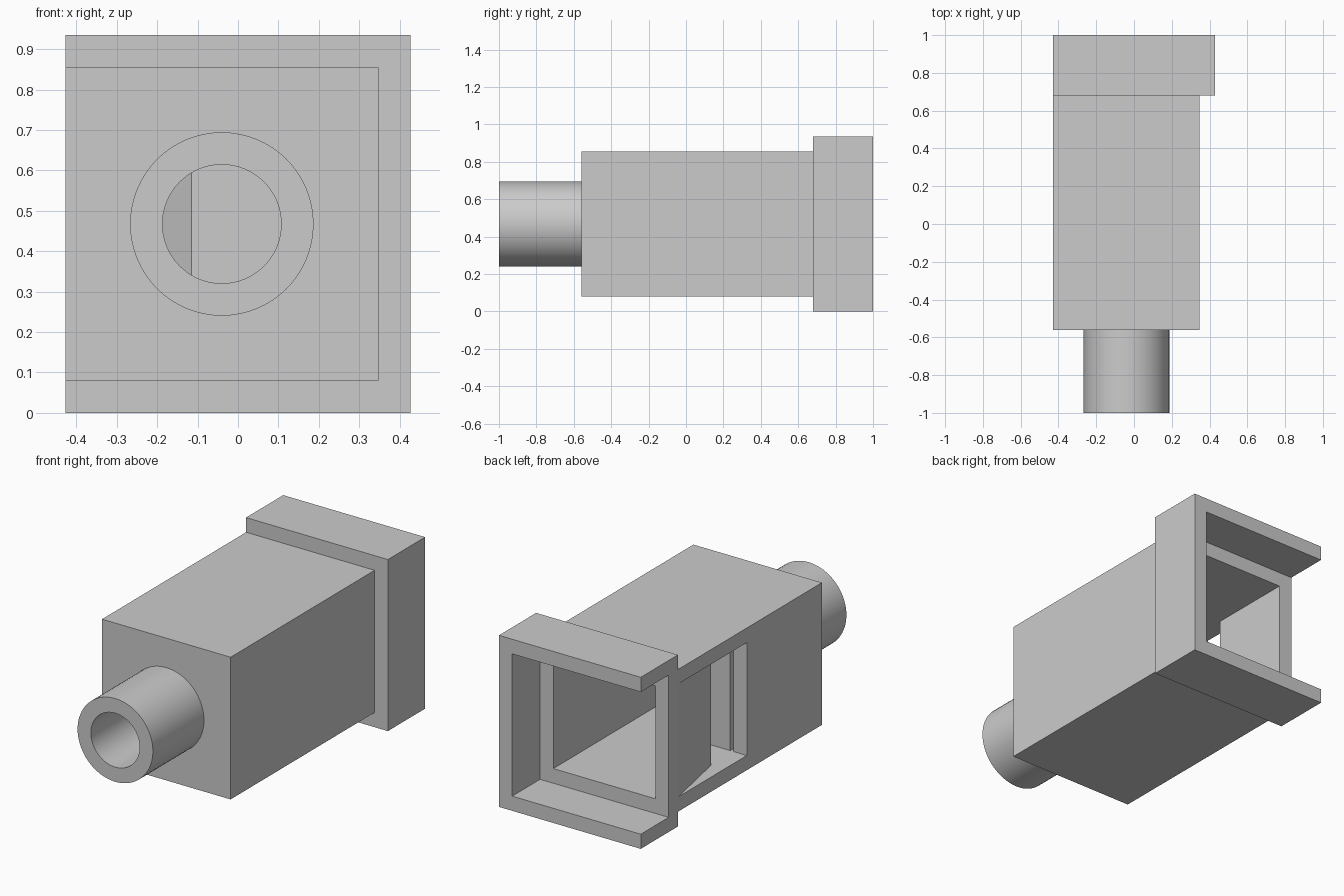
import bpy, bmesh, math

cube = bpy.data.objects.get("Cube")
if cube:
    bpy.data.objects.remove(cube, do_unlink=True)

grey = bpy.data.materials.new("plain_grey")
grey.use_nodes = True
grey.diffuse_color = (0.6, 0.6, 0.6, 1)
grey.node_tree.nodes["Principled BSDF"].inputs["Base Color"].default_value = (0.6, 0.6, 0.6, 1)

HALF, WALL = 0.4275, 0.08            # half width of the flange, wall thickness
HEIGHT = 0.935
Z0, Z1 = WALL, HEIGHT - WALL         # body outside
I0, I1 = Z0 + WALL, Z1 - WALL        # chamber inside
RIGHT = HALF - WALL                  # outer face of the closed body side
IN_R, IN_L = RIGHT - WALL, -HALF + WALL
FRONT, STEP, BACK = -0.56, 0.68, 1.0
BORE_X, BORE_Z = -0.04, HEIGHT / 2
R_OUT, R_IN = 0.227, 0.147


def finish(name, bm):
    bmesh.ops.recalc_face_normals(bm, faces=bm.faces)
    mesh = bpy.data.meshes.new(name)
    bm.to_mesh(mesh)
    bm.free()
    mesh.materials.append(grey)
    obj = bpy.data.objects.new(name, mesh)
    bpy.context.collection.objects.link(obj)
    return obj


def prism(name, outline, z0, z1):
    """Plan outline raised from z0 to z1."""
    bm = bmesh.new()
    face = bm.faces.new([bm.verts.new((x, y, z0)) for x, y in outline])
    top = bmesh.ops.extrude_face_region(bm, geom=[face])["geom"]
    verts = [v for v in top if isinstance(v, bmesh.types.BMVert)]
    bmesh.ops.translate(bm, verts=verts, vec=(0, 0, z1 - z0))
    return finish(name, bm)


def box(name, x0, x1, y0, y1, z0, z1):
    return prism(name, [(x0, y0), (x1, y0), (x1, y1), (x0, y1)], z0, z1)


def rings(name, loops, closed, sides=64):
    """Round part along y through (radius, y) loops."""
    bm = bmesh.new()
    rows = []
    for r, y in loops:
        angles = [2 * math.pi * i / sides for i in range(sides)]
        rows.append([bm.verts.new((BORE_X + r * math.cos(a), y, BORE_Z + r * math.sin(a)))
                     for a in angles])
    pairs = list(zip(rows, rows[1:]))
    if closed:
        pairs.append((rows[-1], rows[0]))
    else:
        bm.faces.new(rows[0])
        bm.faces.new(rows[-1])
    for a, b in pairs:
        for i in range(sides):
            j = (i + 1) % sides
            bm.faces.new((a[i], a[j], b[j], b[i]))
    return finish(name, bm)


def cut(obj, cutter):
    mod = obj.modifiers.new("cut", "BOOLEAN")
    mod.operation = "DIFFERENCE"
    mod.solver = "EXACT"
    mod.object = cutter
    cutter.hide_render = True
    cutter.hide_viewport = True
    cutter.hide_set(True)


# Main body: chamber and side window with a sloped lip share one cutter
body = box("body", -HALF, RIGHT, FRONT, STEP, Z0, Z1)
WINDOW = 0.087
chamber = prism("chamber_cutter", [
    (IN_R, STEP + 0.1), (IN_L, STEP + 0.1), (IN_L, 0.28), (-HALF, STEP - 0.002),
    (-0.5, STEP - 0.002), (-0.5, WINDOW), (IN_L, WINDOW),
    (IN_L, FRONT + WALL), (IN_R, FRONT + WALL)], I0, I1)
cut(body, chamber)
cut(body, rings("bore_cutter", [(R_IN, FRONT - 0.1), (R_IN, FRONT + 0.12)], False))

# Rear flange: channel open to one side, with a framed opening to the chamber
flange = box("rear_flange", -HALF, HALF, STEP, BACK, 0, HEIGHT)
cut(flange, box("recess_cutter", -0.6, RIGHT, STEP + WALL, BACK + 0.1, Z0, Z1))
cut(flange, box("opening_cutter", IN_L, IN_R, STEP - 0.1, STEP + 0.2, I0, I1))

# Inner block: closes the chamber and leaves a narrow slit beside the wall
SLIT = IN_L + 0.02
prism("inner_block", [
    (IN_R, -0.3), (-0.115, -0.3), (SLIT, -0.08), (SLIT, WINDOW),
    (-0.2, WINDOW), (-0.2, -0.02), (-0.08, -0.22), (IN_R, -0.22)], I0, I1)

# Front tube
tube = rings("front_tube", [(R_OUT, -1), (R_OUT, FRONT), (R_IN, FRONT), (R_IN, -1)], True)
bpy.ops.object.select_all(action="DESELECT")
tube.select_set(True)
bpy.context.view_layer.objects.active = tube
bpy.ops.object.shade_smooth_by_angle(angle=math.radians(30))
